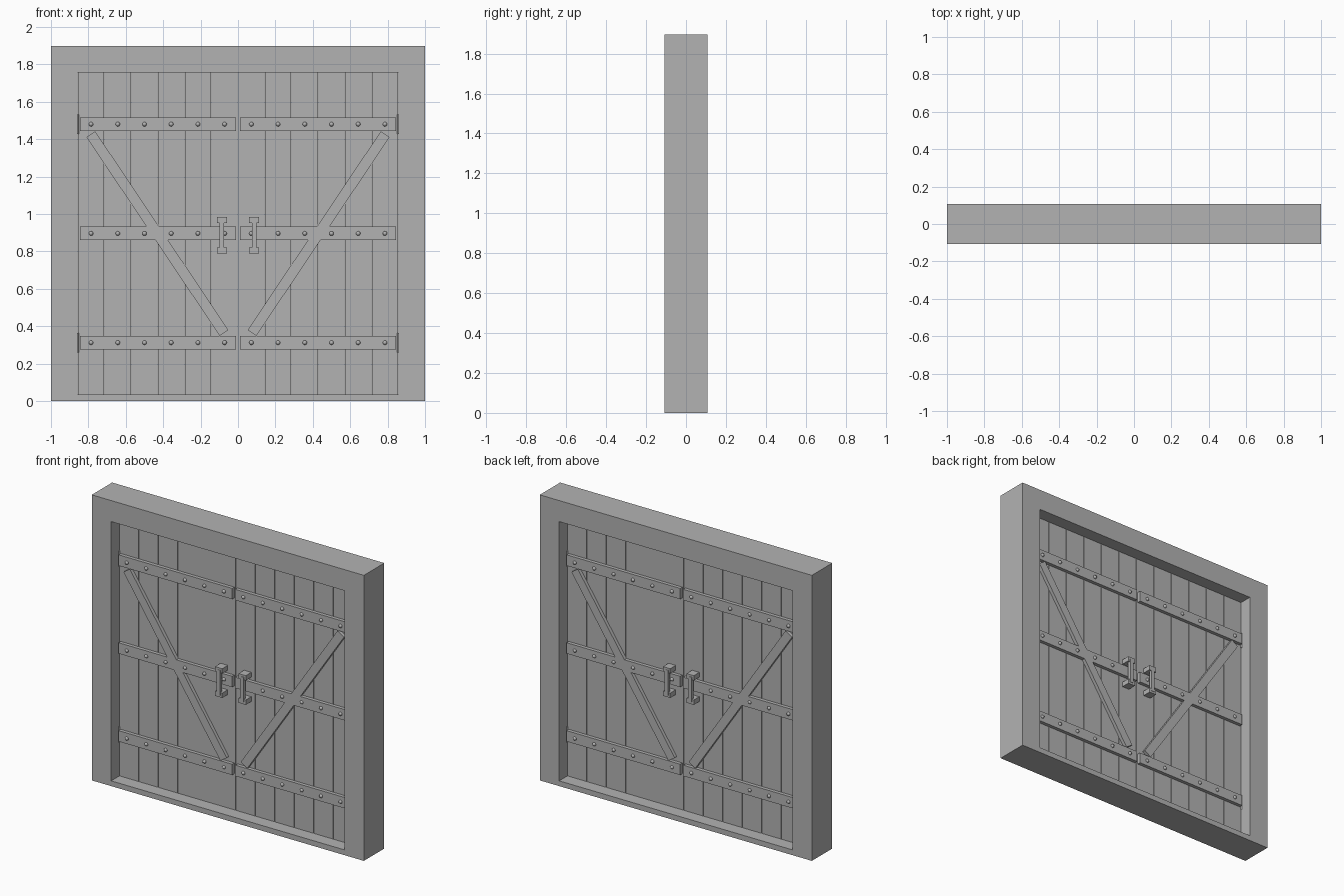
import bpy
import bmesh
import math
from mathutils import Matrix, Vector

cube = bpy.data.objects.get("Cube")
if cube:
    bpy.data.objects.remove(cube)

GREY = (0.45, 0.45, 0.45, 1)
grey = bpy.data.materials.new("plain grey")
grey.use_nodes = True
grey.diffuse_color = GREY
grey.node_tree.nodes["Principled BSDF"].inputs["Base Color"].default_value = GREY

# Main measures
DEPTH = 0.107          # half thickness of the frame
DOOR = 0.022           # half thickness of the doors
STRAP = 0.045          # distance of strap faces from the middle plane
OPEN_X, SILL, HEAD = 0.857, 0.035, 1.757
PLANKS = 6
PITCH = OPEN_X / PLANKS
STRAP_HEIGHTS = (0.312, 0.896, 1.48)


def finish(name, bm, smooth=False):
    bmesh.ops.recalc_face_normals(bm, faces=bm.faces)
    mesh = bpy.data.meshes.new(name)
    bm.to_mesh(mesh)
    bm.free()
    mesh.materials.append(grey)
    for poly in mesh.polygons:
        poly.use_smooth = smooth
    obj = bpy.data.objects.new(name, mesh)
    bpy.context.collection.objects.link(obj)
    return obj


def add_box(bm, center, size, turn=0.0):
    matrix = (Matrix.Translation(center) @ Matrix.Rotation(turn, 4, "Y")
              @ Matrix.Diagonal((*size, 1)))
    bmesh.ops.create_cube(bm, size=1, matrix=matrix)


# Frame: a rectangular ring given thickness
bm = bmesh.new()


def ring(x, low, high):
    return [bm.verts.new((sx, -DEPTH, z))
            for sx, z in ((-x, low), (x, low), (x, high), (-x, high))]


outer, inner = ring(1, 0, 1.897), ring(OPEN_X, SILL, HEAD)
faces = [bm.faces.new((outer[i], outer[(i + 1) % 4], inner[(i + 1) % 4], inner[i]))
         for i in range(4)]
extruded = bmesh.ops.extrude_face_region(bm, geom=faces, use_keep_orig=True)
moved = [g for g in extruded["geom"] if isinstance(g, bmesh.types.BMVert)]
bmesh.ops.translate(bm, verts=moved, vec=(0, 2 * DEPTH, 0))
finish("door_frame", bm)

for side, label in ((-1, "right"), (1, "left")):
    # Door leaf of separate planks with hairline gaps
    bm = bmesh.new()
    for i in range(PLANKS):
        add_box(bm, (side * PITCH * (i + 0.5), 0, (SILL + HEAD) / 2),
                (PITCH - 0.003, 2 * DOOR, HEAD - SILL - 0.002))
    finish(label + "_door_planks", bm)

    for face, where in ((-1, "front"), (1, "back")):
        tag = f"{label}_{where}_"
        mid_y, thick = face * (DOOR + STRAP) / 2, STRAP - DOOR

        # Horizontal straps
        bm = bmesh.new()
        for z in STRAP_HEIGHTS:
            add_box(bm, (side * 0.429, mid_y, z), (0.834, thick, 0.072))
        finish(tag + "straps", bm)

        # Diagonal brace
        bm = bmesh.new()
        top, foot = Vector((side * 0.787, 0, 1.427)), Vector((side * 0.075, 0, 0.364))
        run = top - foot
        center = (top + foot) / 2 + Vector((0, mid_y, 0))
        add_box(bm, center, (0.056, thick, run.length), math.atan2(run.x, run.z))
        finish(tag + "brace", bm)

        # Domed rivets, one per plank on each strap
        bm = bmesh.new()
        for z in STRAP_HEIGHTS:
            for i in range(PLANKS):
                spot = Matrix.Translation((side * PITCH * (i + 0.5), face * STRAP, z))
                bmesh.ops.create_uvsphere(
                    bm, u_segments=12, v_segments=8, radius=0.012,
                    matrix=spot @ Matrix.Rotation(math.pi / 2, 4, "X"))
        finish(tag + "rivets", bm, smooth=True)

        # Pull handle: two posts and a grip
        bm = bmesh.new()
        for z in (0.805, 0.967):
            add_box(bm, (side * 0.0865, face * 0.05, z), (0.053, 0.06, 0.032))
        add_box(bm, (side * 0.0865, face * 0.072, 0.886), (0.025, 0.022, 0.166))
        finish(tag + "handle", bm)

        # Hinge pins set into the jamb
        bm = bmesh.new()
        for z in (STRAP_HEIGHTS[0], STRAP_HEIGHTS[-1]):
            bmesh.ops.create_cone(
                bm, cap_ends=True, segments=12, radius1=0.006, radius2=0.006,
                depth=0.105, matrix=Matrix.Translation((side * OPEN_X, face * DOOR, z)))
        finish(tag + "hinges", bm)
